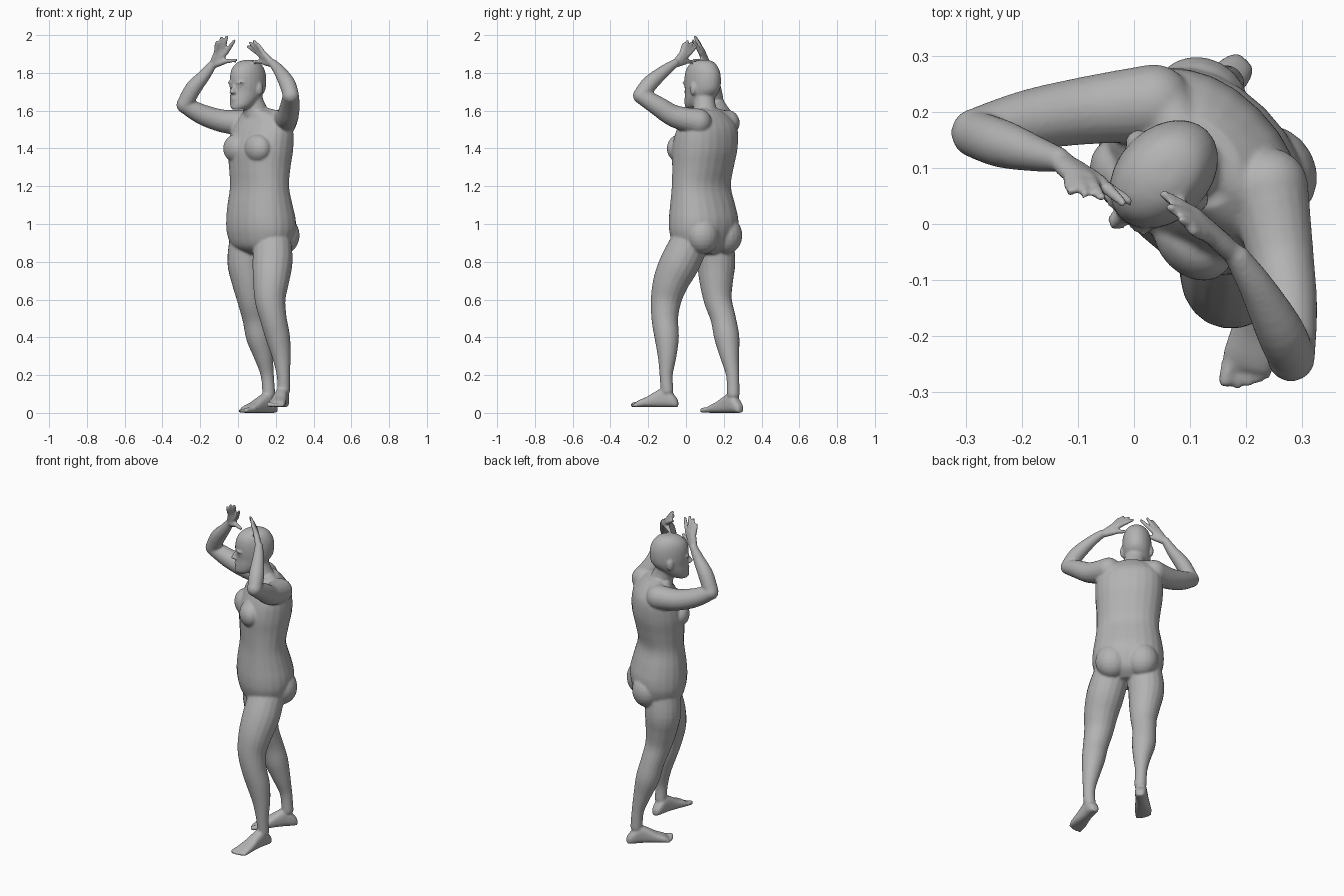
import bpy, bmesh, math
from mathutils import Vector, Matrix

if "Cube" in bpy.data.objects:
    bpy.data.objects.remove(bpy.data.objects["Cube"], do_unlink=True)

# The trunk is turned 45 degrees: "left" and "back" are its own axes
TURN = Matrix.Rotation(-math.pi / 4, 4, 'Z')
LEFT, BACK, UP = TURN @ Vector((1, 0, 0)), TURN @ Vector((0, 1, 0)), Vector((0, 0, 1))
bm = bmesh.new()


def at(x, y, z):
    return LEFT * x + BACK * y + UP * z


def spline(rows, n=4):
    """Smoothly fill in rows of numbers."""
    rows = [Vector(r) for r in rows]
    out = []
    for i in range(len(rows) - 1):
        p, q = rows[i], rows[i + 1]
        m0 = (q - rows[max(i - 1, 0)]) / 2
        m1 = (rows[min(i + 2, len(rows) - 1)] - p) / 2
        for k in range(n):
            t = k / n
            s = t * t * (3 - 2 * t)
            out.append(p * (1 - s) + q * s + m0 * (t * (1 - t) ** 2) - m1 * (t * t * (1 - t)))
    return out + [rows[-1]]


def loft(sections, power=1.0, sides=24):
    """Skin closed rings given as (centre, side vector, second vector)."""
    rings = []
    for c, a, b in sections:
        ring = []
        for k in range(sides):
            w = 2 * math.pi * k / sides
            ca, sa = math.cos(w), math.sin(w)
            ring.append(bm.verts.new(c + a * math.copysign(abs(ca) ** power, ca)
                                     + b * math.copysign(abs(sa) ** power, sa)))
        rings.append(ring)
    for r, s in zip(rings, rings[1:]):
        for k in range(sides):
            j = (k + 1) % sides
            bm.faces.new((r[k], r[j], s[j], s[k]))
    bm.faces.new(rings[0][::-1])
    bm.faces.new(rings[-1])


def ball(c, radii, turn=TURN):
    bmesh.ops.create_uvsphere(bm, u_segments=20, v_segments=12, radius=1,
                              matrix=Matrix.Translation(c) @ turn @ Matrix.Diagonal((*radii, 1)))


def tube(rows, n=4):
    """Round limb through (x, y, z, radius) rows, with round ends."""
    pts = spline(rows, n)
    side, sections = Vector((.8, .5, .3)), []
    for i, p in enumerate(pts):
        t = (pts[min(i + 1, len(pts) - 1)].xyz - pts[max(i - 1, 0)].xyz).normalized()
        side = (side - t * side.dot(t)).normalized()
        sections.append((p.xyz, side * p.w, t.cross(side) * p.w))
    loft(sections, sides=18)
    for p in (pts[0], pts[-1]):
        ball(p.xyz, (p.w,) * 3)


def trunk_loft(rows, power=1.0):
    """Upright loft from rows of height, left, back, half width, half depth."""
    loft([(at(x, y, z), LEFT * a, BACK * b) for z, x, y, a, b in spline(rows)], power)


# Torso
trunk_loft([(.84, .02, .15, .08, .07), (.88, .02, .15, .165, .125), (.95, .02, .152, .197, .152),
            (1.02, .02, .152, .2, .158), (1.1, .02, .145, .19, .145), (1.2, .023, .138, .176, .126),
            (1.3, .018, .145, .18, .136), (1.4, .014, .155, .19, .146), (1.5, .012, .17, .185, .125),
            (1.56, .01, .17, .145, .092), (1.6, .002, .155, .085, .07)], .92)
for s in (-1, 1):
    ball(at(.016 + s * .08, .052, 1.4), (.08, .06, .075))        # chest
    ball(at(.02 + s * .085, .232, .94), (.092, .085, .1))        # buttock
    tube([(*at(0, .16, 1.58), .045), (*at(s * .11, .185, 1.545), .055)])

# Neck and head
tube([(*at(-.02, .115, 1.7), .058), (*at(-.012, .125, 1.64), .058), (*at(.003, .15, 1.55), .072)])
HX = -.025
trunk_loft([(1.869, HX, .106, .02, .025), (1.857, HX, .104, .05, .062), (1.83, HX, .1, .07, .092),
            (1.79, HX, .1, .08, .108), (1.74, HX, .1, .082, .109), (1.7, HX, .095, .078, .102),
            (1.66, HX, .073, .07, .083), (1.625, HX, .048, .055, .06), (1.605, HX, .028, .03, .034)])
tube([(*at(HX, -.003, 1.735), .008), (*at(HX, -.023, 1.7), .012)])
ball(at(HX, .005, 1.665), (.026, .021, .007))                    # lips
ball(at(HX, .005, 1.653), (.022, .02, .007))
ball(at(HX, .004, 1.618), (.022, .018, .014))                    # chin
for s in (-1, 1):
    ball(at(HX + s * .03, .008, 1.748), (.026, .018, .008))      # brow
    ball(at(HX + s * .032, .01, 1.73), (.013, .014, .008))       # eyelid
    ball(at(HX + s * .011, -.016, 1.696), (.008, .012, .007))    # nostril
    ball(at(HX + s * .083, .108, 1.715), (.011, .02, .033))      # ear

# Arms, both bent with the hands raised over the brow
tube([(.035, .215, 1.535, .07), (-.08, .203, 1.545, .061), (-.19, .185, 1.58, .054), (-.283, .163, 1.63, .043)])
tube([(-.283, .16, 1.635, .042), (-.235, .143, 1.72, .043), (-.175, .125, 1.79, .032), (-.135, .115, 1.845, .023)])
tube([(.24, .065, 1.54, .071), (.262, -.06, 1.57, .059), (.275, -.15, 1.625, .052), (.28, -.238, 1.68, .043)])
tube([(.28, -.235, 1.685, .042), (.26, -.19, 1.745, .043), (.22, -.115, 1.81, .032), (.185, -.06, 1.85, .023)])


def hand(wrist, fingers):
    """Each finger runs wrist - knuckle - tip, so the five roots form the palm."""
    w = Vector(wrist)
    for i, (knuckle, tip) in enumerate(fingers):
        k, t = Vector(knuckle), Vector(tip)
        tube([(*w, .018), (*(w + k).lerp(k, 0) / 2, .017), (*k, .0135)])
        tube([(*k, .0125), (*k.lerp(t, .5), .0115), (*t, .0085)])


hand((-.135, .115, 1.84), [((-.06, .075, 1.912), (-.02, .038, 1.97)),
                           ((-.08, .08, 1.925), (-.058, .047, 1.992)),
                           ((-.1, .086, 1.92), (-.088, .053, 1.986)),
                           ((-.116, .088, 1.905), (-.113, .058, 1.962)),
                           ((-.065, .075, 1.862), (-.008, .04, 1.868))])
hand((.185, -.06, 1.845), [((.105, .02, 1.905), (.053, .053, 1.94)),
                           ((.112, .005, 1.915), (.064, .03, 1.96)),
                           ((.124, -.01, 1.915), (.085, .007, 1.968)),
                           ((.138, -.025, 1.9), (.103, -.012, 1.955)),
                           ((.125, .003, 1.86), (.085, .035, 1.86))])

# Legs, the left one stepping forward
tube([(.183, .03, .92, .1), (.183, -.03, .8, .106), (.175, -.078, .7, .096), (.17, -.105, .6, .082),
      (.187, -.112, .5, .071), (.211, -.102, .4, .065), (.23, -.1, .3, .05), (.24, -.105, .2, .035),
      (.242, -.1, .12, .034)])
tube([(.055, .15, .92, .1), (.045, .16, .8, .102), (.055, .16, .7, .09), (.07, .168, .6, .075),
      (.09, .197, .5, .067), (.11, .216, .4, .067), (.135, .231, .3, .051), (.155, .247, .2, .035),
      (.163, .25, .1, .034)])


def foot(heel, toe, ground, big):
    """Flat-soled foot; big is the side of the big toe, 1 for left."""
    h, t = Vector((*heel, ground)), Vector((*toe, ground))
    ahead = t - h
    side = UP.cross(ahead.normalized()) * big
    rows = [(0, .016, .035), (.05, .027, .055), (.15, .033, .085), (.28, .034, .105), (.45, .037, .085),
            (.62, .043, .058), (.76, .047, .042), (.85, .043, .03)]
    loft([(h + ahead * f + UP * top / 2, side * w, UP * top / 2) for f, w, top in spline(rows)], .75)
    for off, r, end in ((.033, .014, .95), (.012, .0105, .955), (-.006, .01, .93),
                        (-.022, .0095, .9), (-.036, .009, .86)):
        a = h + ahead * .74 + side * off + UP * (r + .004)
        b = h + ahead * end + side * off + UP * r
        tube([(*a, r), (*b, r)])


foot((.247, -.042), (.193, -.298), .03, -1)
foot((.2, .292), (.01, .1), 0, 1)

# Merge everything into one continuous skin
bmesh.ops.recalc_face_normals(bm, faces=bm.faces)
mesh = bpy.data.meshes.new("body")
bm.to_mesh(mesh)
bm.free()
body = bpy.data.objects.new("body", mesh)
bpy.context.collection.objects.link(body)
remesh = body.modifiers.new("skin", 'REMESH')
remesh.mode, remesh.voxel_size, remesh.use_smooth_shade = 'VOXEL', .0065, True
smooth = body.modifiers.new("soften", 'SMOOTH')
smooth.factor, smooth.iterations = .5, 5
bpy.context.view_layer.update()
skin = bpy.data.meshes.new_from_object(body.evaluated_get(bpy.context.evaluated_depsgraph_get()))
body.modifiers.clear()
body.data = skin
for p in skin.polygons:
    p.use_smooth = True

# One plain grey
grey = bpy.data.materials.new("plain_grey")
grey.use_nodes = True
colour = (.45, .45, .45, 1)
grey.diffuse_color = colour
grey.node_tree.nodes["Principled BSDF"].inputs["Base Color"].default_value = colour
skin.materials.clear()
skin.materials.append(grey)
